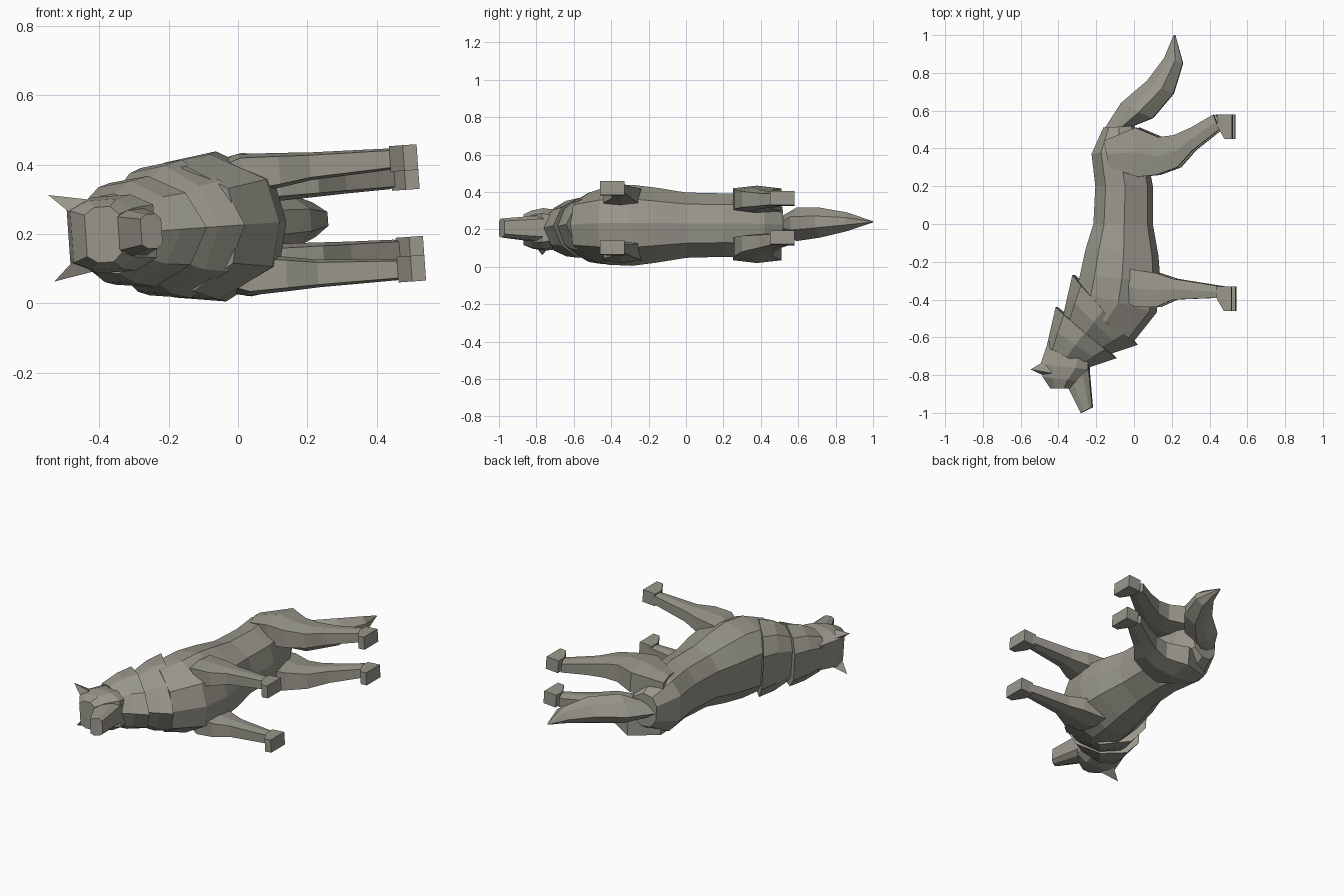
import bpy, bmesh
from mathutils import Matrix, Vector

if "Cube" in bpy.data.objects:
    bpy.data.objects.remove(bpy.data.objects["Cube"])

fur = bpy.data.materials.new("warm grey fur")
fur.use_nodes = True
fur_color = (.32, .31, .26, 1)
fur.diffuse_color = fur_color
fur.node_tree.nodes["Principled BSDF"].inputs["Base Color"].default_value = fur_color

# The animal lies on its side: its back faces -x, its sideways axis is z, slightly rolled
pose = Matrix.Translation((0, 0, .225)) @ Matrix.Rotation(-.07, 4, 'Y')

# Half cross-sections from top to bottom: (fraction down, fraction of half width)
torso_shape = [(0, .45), (.2, .9), (.55, 1), (.93, .6), (1, 0)]
collar_shape = [(0, .5), (.15, .92), (.5, 1), (.83, .65), (1, 0)]
block_shape = [(0, .75), (.3, 1), (.75, 1), (1, .7)]
limb_shape = [(0, .8), (.5, 1), (1, .8)]
tail_shape = [(0, 0), (.3, .7), (.6, 1), (1, .4)]


def finish(name, bm):
    """Clean the mesh, lay it on its side and give it the fur colour."""
    bmesh.ops.remove_doubles(bm, verts=bm.verts, dist=.0005)
    bmesh.ops.recalc_face_normals(bm, faces=bm.faces)
    bm.transform(pose)
    mesh = bpy.data.meshes.new(name)
    bm.to_mesh(mesh)
    bm.free()
    mesh.materials.append(fur)
    part = bpy.data.objects.new(name, mesh)
    bpy.context.collection.objects.link(part)


def loft(name, shape, stations):
    """Skin rings, each given by its top point, bottom point, half width and sideways centre."""
    bm = bmesh.new()
    profile = shape + [(down, -wide) for down, wide in reversed(shape) if wide > 0]
    rings = []
    for top, bottom, half, centre in stations:
        ring = []
        for down, wide in profile:
            x, y = Vector(top).lerp(Vector(bottom), down)
            ring.append(bm.verts.new((x, y, centre + wide * half)))
        rings.append(ring)
    for ring, following in zip(rings, rings[1:]):
        for i in range(len(profile)):
            bm.faces.new((ring[i - 1], ring[i], following[i], following[i - 1]))
    bm.faces.new(rings[0])
    bm.faces.new(rings[-1])
    finish(name, bm)


def central(name, shape, stations):
    """A part on the middle plane."""
    loft(name, shape, [(top, bottom, half, 0) for top, bottom, half in stations])


def hull(name, points):
    """A small faceted solid around the given points."""
    bm = bmesh.new()
    for point in points:
        bm.verts.new(point)
    bmesh.ops.convex_hull(bm, input=bm.verts)
    finish(name, bm)


def collar(name, top, bottom, half):
    """A fur ruff that narrows from its flared rear rim toward the head."""
    stations = []
    for step, narrowing in ((0, 1), (.5, .93), (1, .72)):
        upper = Vector(top) + step * Vector((-.05, -.21))
        lower = Vector(bottom) + step * Vector((-.15, -.05))
        stations.append((upper, lower, half * narrowing))
    central(name, collar_shape, stations)


def leg(name, outline, side, centres, halves):
    """A limb that tapers to the ankle, its root tucked into the trunk."""
    stations = []
    for i, (rear, front) in enumerate(outline):
        along = i / (len(outline) - 1)
        centre = centres[0] + along * (centres[1] - centres[0])
        half = halves[0] + along * (halves[1] - halves[0])
        if i == 0:
            centre, half = centre * .75, half * .8
        stations.append((rear, front, half, side * centre))
    loft(name, limb_shape, stations)


def foot(name, heel, side, centre, half):
    """A short wedge pointing forward from the heel."""
    x, y = heel
    outline = [(x, y), (x + .08, y), (x + .08, y - .13), (x + .04, y - .13), (x, y - .06)]
    hull(name, [(u, v, side * (centre + w)) for u, v in outline for w in (-half, half)])


# Trunk from rump to neck
central("body", torso_shape, [
    ((-.16, .51), (0, .52), .1),
    ((-.22, .37), (.06, .42), .17),
    ((-.2, .2), (.1, .2), .17),
    ((-.21, 0), (.1, 0), .175),
    ((-.25, -.13), (.13, -.17), .2),
    ((-.28, -.27), (.14, -.3), .217),
    ((-.3, -.35), (.12, -.47), .21),
    ((-.31, -.4), (0, -.62), .18)])

# Flared neck fur
collar("rear_ruff", (-.32, -.27), (.02, -.64), .2)
collar("front_ruff", (-.41, -.44), (-.09, -.71), .16)

# Head and muzzle
central("head", block_shape, [
    ((-.45, -.62), (-.24, -.73), .1),
    ((-.49, -.74), (-.24, -.77), .11),
    ((-.48, -.81), (-.3, -.83), .1),
    ((-.44, -.87), (-.34, -.87), .08)])
central("muzzle", block_shape, [
    ((-.37, -.82), (-.24, -.75), .07),
    ((-.28, -1), (-.22, -.97), .05)])

# Tail
central("tail", tail_shape, [
    ((-.16, .5), (0, .52), .05),
    ((-.07, .64), (.1, .56), .09),
    ((.07, .76), (.21, .69), .08),
    ((.16, .88), (.26, .85), .05),
    ((.21, 1), (.22, 1), .003)])

# Leg outlines from hip or shoulder to ankle: rear edge, front edge
front_outline = [
    ((-.12, -.19), (-.1, -.38)),
    ((0, -.24), (.02, -.44)),
    ((.13, -.26), (.13, -.44)),
    ((.22, -.29), (.22, -.4)),
    ((.47, -.33), (.47, -.39))]
hind_outline = [
    ((-.15, .44), (-.12, .3)),
    ((.02, .51), (.03, .25)),
    ((.14, .46), (.13, .26)),
    ((.22, .47), (.24, .3)),
    ((.31, .51), (.32, .39)),
    ((.43, .58), (.46, .5))]

# Paired parts
for label, side in (("left", -1), ("right", 1)):
    leg(label + "_front_leg", front_outline, side, (.14, .16), (.07, .03))
    foot(label + "_front_foot", (.45, -.33), side, .16, .037)
    leg(label + "_hind_leg", hind_outline, side, (.14, .105), (.085, .032))
    foot(label + "_hind_foot", (.45, .58), side, .105, .037)
    hull(label + "_ear", [(-.54, -.77, side * .125), (-.46, -.81, side * .05),
                          (-.43, -.79, side * .105), (-.46, -.72, side * .08)])
